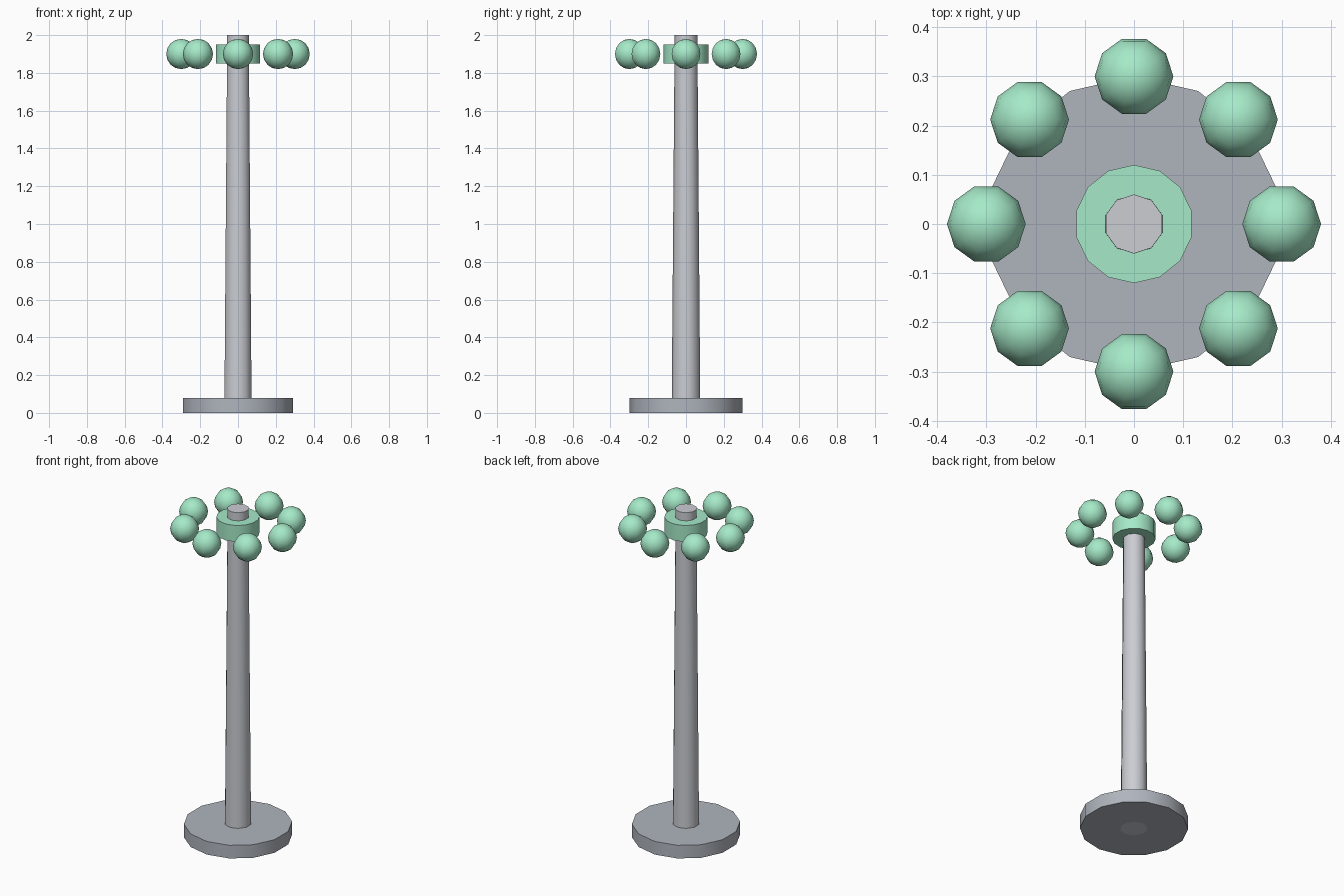
import bpy
from math import cos, sin, pi, radians

if "Cube" in bpy.data.objects:
    bpy.data.objects.remove(bpy.data.objects["Cube"])


def material(name, color):
    mat = bpy.data.materials.new(name)
    mat.diffuse_color = (*color, 1.0)
    mat.use_nodes = True
    mat.node_tree.nodes["Principled BSDF"].inputs["Base Color"].default_value = mat.diffuse_color
    return mat


def finish(name, mat):
    obj = bpy.context.object
    obj.name = name
    obj.data.materials.append(mat)
    bpy.ops.object.shade_smooth_by_angle(angle=radians(40))
    return obj


def tapered_cylinder(name, sides, r_bottom, r_top, z0, z1, mat):
    bpy.ops.mesh.primitive_cone_add(vertices=sides, radius1=r_bottom, radius2=r_top,
                                    depth=z1 - z0, location=(0, 0, (z0 + z1) / 2))
    return finish(name, mat)


slate = material("slate", (0.43, 0.46, 0.51))
steel = material("steel", (0.60, 0.61, 0.65))
green = material("green", (0.38, 0.82, 0.58))

# Foot disc, slim tapered pole and collar near the top
tapered_cylinder("base", 14, 0.30, 0.30, 0.0, 0.08, slate)
tapered_cylinder("pole", 10, 0.076, 0.06, 0.0, 2.0, steel)
tapered_cylinder("collar", 14, 0.12, 0.12, 1.85, 1.95, green)

# Ring of eight floating balls around the collar
for i in range(8):
    a = i * pi / 4
    bpy.ops.mesh.primitive_uv_sphere_add(segments=10, ring_count=8, radius=0.08,
                                         location=(0.3 * cos(a), 0.3 * sin(a), 1.9),
                                         rotation=(0, 0, pi / 2))
    ball = finish(f"ball_{i + 1}", green)
    ball.data.shade_smooth()
